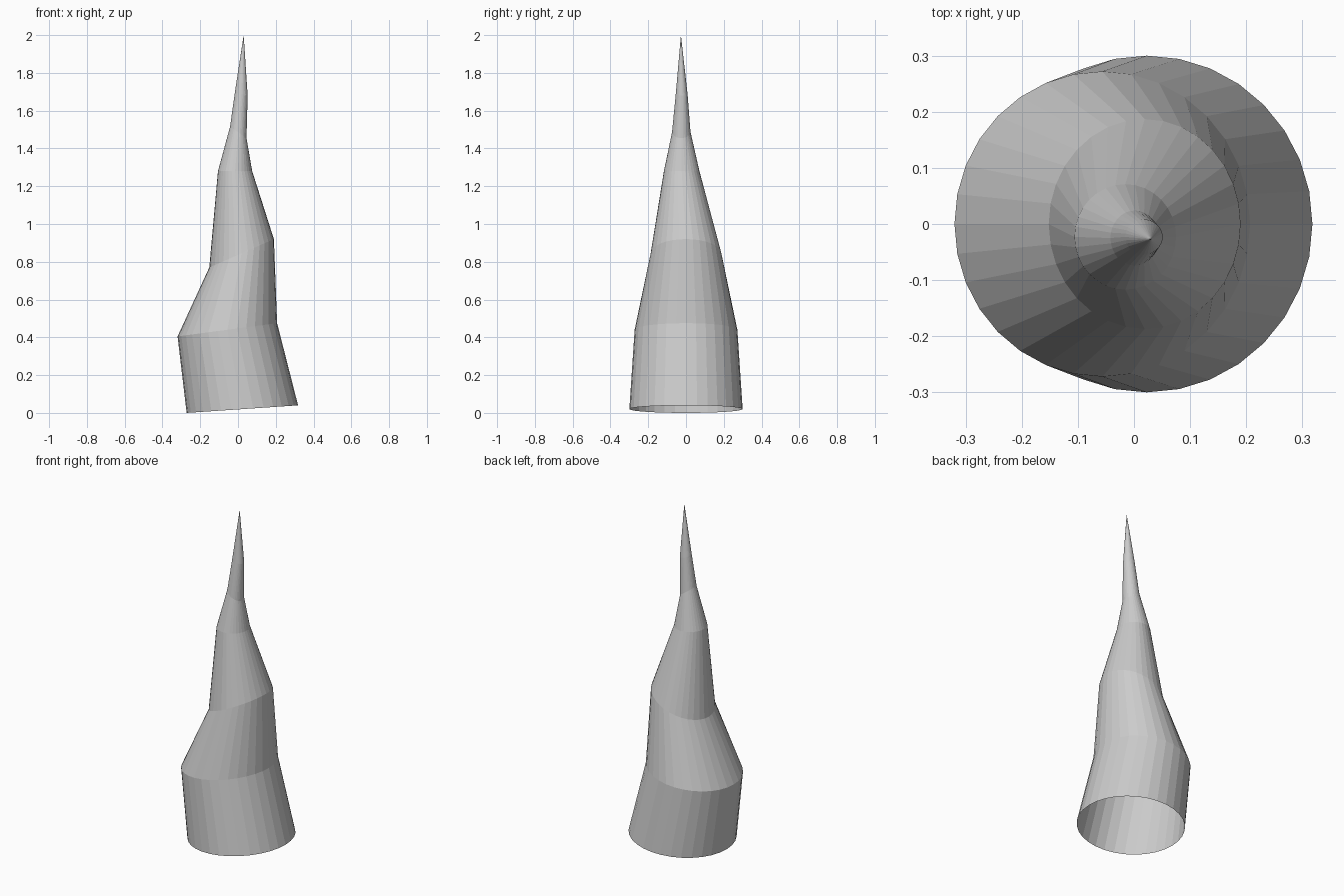
import bpy, bmesh
from math import cos, sin, tau

if "Cube" in bpy.data.objects:
    bpy.data.objects.remove(bpy.data.objects["Cube"])

SIDES = 32

# Each tilted ring: left x, left z, right x, right z, centre y, half depth in y
RINGS = [
    (-0.272, 0.00, 0.318, 0.04, 0.00, 0.30),
    (-0.32, 0.405, 0.207, 0.475, 0.00, 0.272),
    (-0.152, 0.77, 0.19, 0.92, 0.00, 0.187),
    (-0.106, 1.28, 0.075, 1.28, -0.023, 0.094),
    (-0.042, 1.515, 0.045, 1.455, -0.025, 0.049),
    (-0.016, 1.70, 0.051, 1.68, -0.023, 0.031),
]
TIP = (0.03, -0.027, 2.0)

bm = bmesh.new()


def ring(xl, zl, xr, zr, cy, ry):
    verts = []
    for i in range(SIDES):
        c, s = cos(tau * i / SIDES), sin(tau * i / SIDES)
        verts.append(bm.verts.new(((xl + xr) / 2 + (xr - xl) / 2 * c,
                                   cy + ry * s,
                                   (zl + zr) / 2 + (zr - zl) / 2 * c)))
    return verts


# Horn walls, left open at the base
loops = [ring(*r) for r in RINGS]
for a, b in zip(loops, loops[1:]):
    for i in range(SIDES):
        j = (i + 1) % SIDES
        bm.faces.new((a[i], a[j], b[j], b[i]))

# Pointed tip
tip = bm.verts.new(TIP)
for i in range(SIDES):
    bm.faces.new((loops[-1][i], loops[-1][(i + 1) % SIDES], tip))

mesh = bpy.data.meshes.new("crooked_horn")
bm.to_mesh(mesh)
bm.free()
bpy.context.collection.objects.link(bpy.data.objects.new("crooked_horn", mesh))
